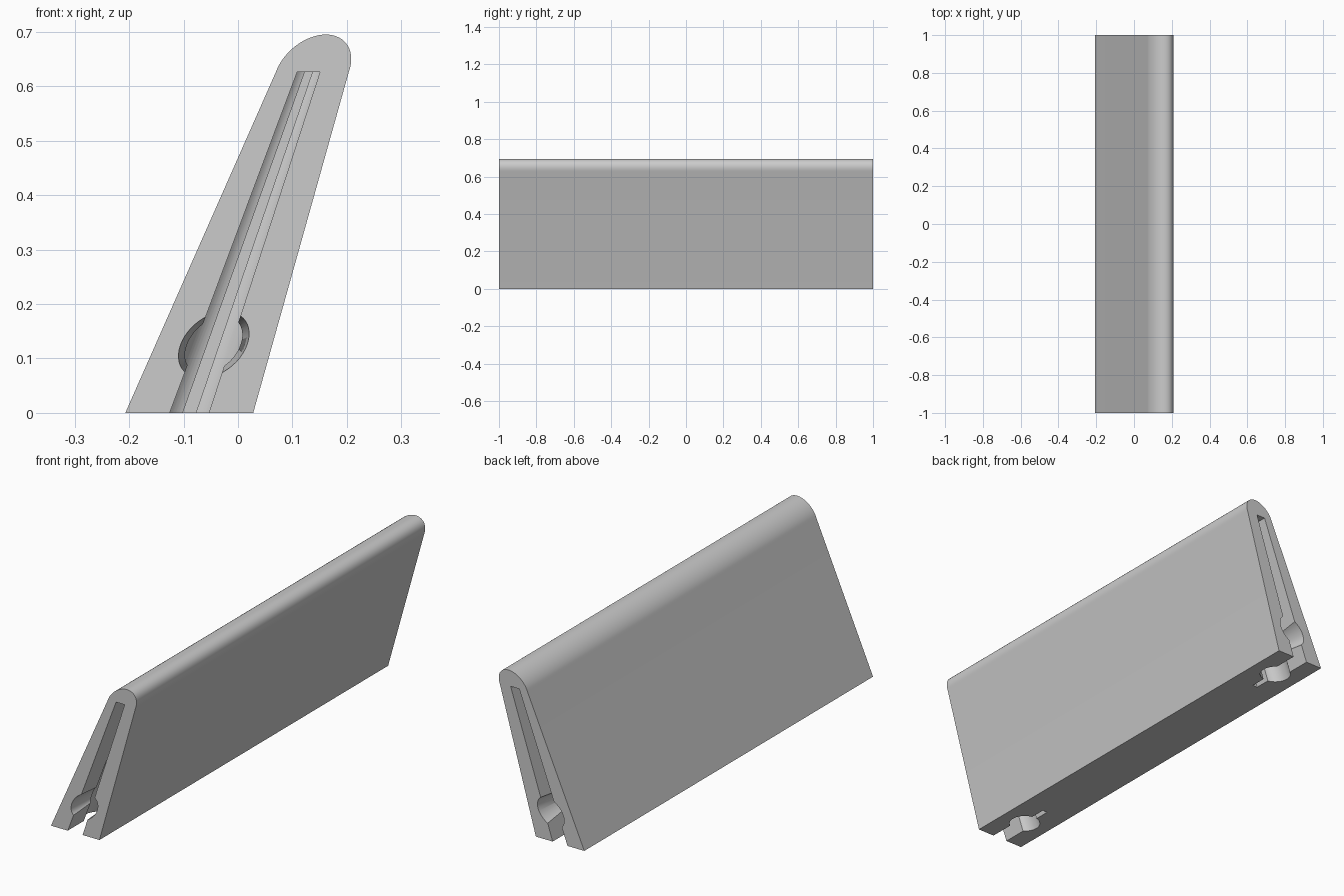
import bpy
import bmesh
from math import cos, sin, pi, asin

default = bpy.data.objects.get("Cube")
if default:
    bpy.data.objects.remove(default, do_unlink=True)

SHOULDER = 0.626          # height where the sloped sides meet the rounded top
BASE_X = -0.0895          # middle of the base


def axis(z, lean):
    return BASE_X + lean * z


def taper(z):
    return 1 - 0.42 * z / SHOULDER


def prism(name, ring_a, ring_b):
    """Solid joining two matching rings of points."""
    bm = bmesh.new()
    a = [bm.verts.new(p) for p in ring_a]
    b = [bm.verts.new(p) for p in ring_b]
    bm.faces.new(a)
    bm.faces.new(b)
    for i in range(len(a)):
        j = (i + 1) % len(a)
        bm.faces.new((a[i], a[j], b[j], b[i]))
    bmesh.ops.recalc_face_normals(bm, faces=bm.faces)
    mesh = bpy.data.meshes.new(name)
    bm.to_mesh(mesh)
    bm.free()
    obj = bpy.data.objects.new(name, mesh)
    bpy.context.collection.objects.link(obj)
    return obj


# Leaning wedge body with a rounded top
profile = [(-0.207, 0), (0.028, 0)]
for i in range(33):
    t = pi * i / 32
    z = SHOULDER + 0.069 * sin(t)
    profile.append((axis(z, 0.361) + 0.067 * cos(t), z))
body = prism("wedge_body", [(x, -1, z) for x, z in profile], [(x, 1, z) for x, z in profile])

grey = bpy.data.materials.new("plain grey")
grey.use_nodes = True
colour = (0.6, 0.6, 0.6, 1)
grey.diffuse_color = colour
grey.node_tree.nodes["Principled BSDF"].inputs["Base Color"].default_value = colour
body.data.materials.append(grey)

# Keyhole plan of the end slot: neck, round chamber, narrow slit (half width, depth)
NECK, SLIT, RADIUS, DEPTH = 0.036, 0.012, 0.065, 0.165
start, stop = asin(NECK / RADIUS), pi - asin(SLIT / RADIUS)
half = [(NECK, -0.02)]
for i in range(25):
    t = start + (stop - start) * i / 24
    half.append((RADIUS * sin(t), DEPTH - RADIUS * cos(t)))
half.append((SLIT, 0.3))
keyhole = half + [(-x, d) for x, d in reversed(half)]


def slot_ring(z, side):
    return [(axis(z, 0.35) + x * taper(z), side * (1 - d), z) for x, d in keyhole]


def socket_ring(depth, radius, side):
    ring = []
    for i in range(48):
        t = 2 * pi * i / 48
        z = 0.125 + radius * sin(t)
        ring.append((axis(z, 0.36) + radius * cos(t), side * (1 - depth), z))
    return ring


# Cut the slot and its tapered round socket at both ends
cutters = []
for side, end in ((-1, "front"), (1, "back")):
    cutters.append(prism(end + "_slot_cutter", slot_ring(-0.02, side), slot_ring(SHOULDER, side)))
    cutters.append(prism(end + "_socket_cutter", socket_ring(-0.01, 0.062, side),
                         socket_ring(DEPTH, 0.046, side)))

bpy.ops.object.select_all(action="DESELECT")
body.select_set(True)
bpy.context.view_layer.objects.active = body
for cutter in cutters:
    cutter.hide_render = True
    mod = body.modifiers.new(cutter.name, "BOOLEAN")
    mod.operation = "DIFFERENCE"
    mod.solver = "EXACT"
    mod.object = cutter
    bpy.ops.object.modifier_apply(modifier=mod.name)
for cutter in cutters:
    bpy.data.objects.remove(cutter, do_unlink=True)

bpy.ops.object.shade_smooth_by_angle(angle=pi / 6)
